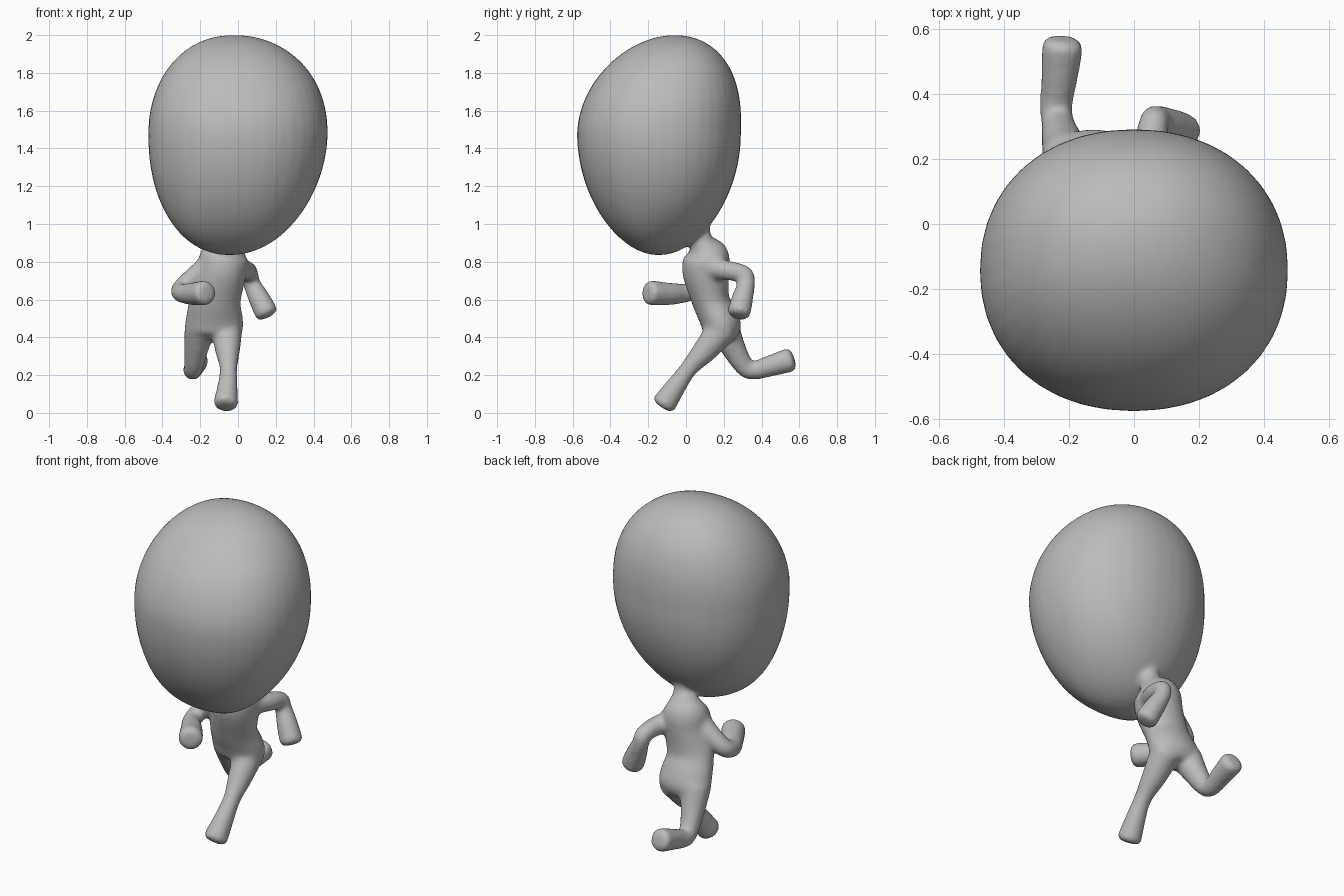
import bpy, bmesh, math
from mathutils import Vector

cube = bpy.data.objects.get("Cube")
if cube:
    bpy.data.objects.remove(cube)

SIDES = 40
ANGLES = [2 * math.pi * i / SIDES for i in range(SIDES)]
bm = bmesh.new()


def catmull_rom(a, b, c, d, t):
    """Point between b and c on a curve through all four."""
    start_slope, end_slope = (c - a) / 2, (d - b) / 2
    ease = t * t * (3 - 2 * t)
    return (b + (c - b) * ease + start_slope * t * (1 - t) ** 2
            - end_slope * t * t * (1 - t))


def smooth_path(stations, steps=5):
    """Fill in a curved path, with its radii, through the given stations."""
    padded = [stations[0], *stations, stations[-1]]
    path = []
    for group in zip(padded, padded[1:], padded[2:], padded[3:]):
        for step in range(steps):
            path.append([catmull_rom(*values, step / steps) for values in zip(*group)])
    return path + [list(stations[-1])]


def loft(rings):
    """Closed skin over a list of point rings."""
    loops = [[bm.verts.new(point) for point in ring] for ring in rings]
    faces = [bm.faces.new(loops[0]), bm.faces.new(loops[-1])]
    for low, high in zip(loops, loops[1:]):
        for i in range(SIDES):
            j = (i + 1) % SIDES
            faces.append(bm.faces.new((low[i], low[j], high[j], high[i])))
    bmesh.ops.recalc_face_normals(bm, faces=faces)


def tube(stations):
    """Tube through stations of x, y, z, half width and, if oval, half depth."""
    path = smooth_path(stations)
    points = [Vector(station[:3]) for station in path]
    befores = points[:1] + points[:-1]
    afters = points[1:] + points[-1:]
    side = Vector((1, 0, 0))
    rings = []
    for point, before, after, station in zip(points, befores, afters, path):
        along = (after - before).normalized()
        side = (side - along * side.dot(along)).normalized()
        across = along.cross(side)
        width, depth = station[3], station[-1]
        rings.append([
            point + side * math.cos(angle) * width + across * math.sin(angle) * depth
            for angle in ANGLES])
    # Blunt rounded tip
    for shrink, reach in ((0.9, 0.2), (0.6, 0.36)):
        rings.append([point.lerp(rim, shrink) + along * depth * reach
                      for rim in rings[len(path) - 1]])
    loft(rings)


def soft_power(value, power):
    return math.copysign(abs(value) ** power, value)


def head(widest_z, rise, drop, half_width, half_depth, rows=48):
    """Boxy egg whose crown leans back and whose lower back narrows to the neck."""
    rings = []
    for row in range(1, rows):
        latitude = math.pi * (row / rows - 0.5)
        height = abs(math.sin(latitude))
        girth = math.cos(latitude)
        centre_x, centre_y = 0, -0.143
        depth = half_depth * girth
        pinch = 0
        if latitude > 0:
            height **= 0.95
            girth **= 0.95
            z = widest_z + rise * height
            centre_x = -0.02 * height ** 4
            centre_y += 0.085 * height ** 1.5
        else:
            z = widest_z - drop * height
            centre_x = -0.045 * height ** 1.5
            depth *= 1 - 0.09 * height ** 2
            pinch = 0.3 * height ** 4
        rings.append([(
            centre_x + half_width * girth * soft_power(math.cos(angle), 0.93)
            * (1 - pinch * math.sin(angle)),
            centre_y + depth * soft_power(math.sin(angle), 0.93),
            z) for angle in ANGLES])
    loft(rings)


head(widest_z=1.48, rise=0.52, drop=0.645, half_width=0.475, half_depth=0.434)

# Leaning torso, running up through hips and shoulders into a flared neck
tube([
    (-0.125, 0.2, 0.39, 0.1, 0.06),
    (-0.125, 0.195, 0.44, 0.15, 0.1),
    (-0.125, 0.17, 0.51, 0.15, 0.102),
    (-0.12, 0.13, 0.6, 0.135, 0.1),
    (-0.085, 0.105, 0.75, 0.13, 0.125),
    (-0.07, 0.11, 0.84, 0.125, 0.115),
    (-0.045, 0.085, 0.92, 0.06, 0.055),
    (-0.04, 0.07, 1.02, 0.06, 0.06),
    (-0.04, 0.03, 1.2, 0.15, 0.14),
])

# Left arm, swung back with a bent elbow
tube([
    (-0.02, 0.1, 0.77, 0.06),
    (0.04, 0.21, 0.755, 0.053),
    (0.06, 0.305, 0.735, 0.048),
    (0.07, 0.32, 0.69, 0.046),
    (0.11, 0.3, 0.61, 0.057),
    (0.15, 0.28, 0.53, 0.063),
])

# Right arm, swung forward across the chest
tube([
    (-0.14, 0.09, 0.79, 0.065),
    (-0.23, 0.09, 0.72, 0.056),
    (-0.3, 0.07, 0.66, 0.05),
    (-0.3, 0, 0.635, 0.05),
    (-0.24, -0.09, 0.63, 0.06),
    (-0.175, -0.19, 0.635, 0.067),
])

# Left leg, reaching forward
tube([
    (-0.06, 0.2, 0.45, 0.085),
    (-0.055, 0.1, 0.33, 0.066),
    (-0.05, 0.015, 0.235, 0.047),
    (-0.055, -0.05, 0.145, 0.054),
    (-0.065, -0.115, 0.05, 0.066),
])

# Right leg, kicked back
tube([
    (-0.2, 0.2, 0.45, 0.085),
    (-0.22, 0.25, 0.345, 0.066),
    (-0.235, 0.31, 0.245, 0.052),
    (-0.24, 0.36, 0.225, 0.05),
    (-0.23, 0.45, 0.25, 0.057),
    (-0.22, 0.55, 0.28, 0.065),
])

mesh = bpy.data.meshes.new("running_figure")
bm.to_mesh(mesh)
bm.free()
figure = bpy.data.objects.new("running_figure", mesh)
bpy.context.collection.objects.link(figure)

# Plain grey clay
grey = (0.5, 0.5, 0.5, 1)
clay = bpy.data.materials.new("grey_clay")
clay.use_nodes = True
clay.diffuse_color = grey
clay.node_tree.nodes["Principled BSDF"].inputs["Base Color"].default_value = grey
mesh.materials.append(clay)

# Fuse the parts into one soft skin
fuse = figure.modifiers.new("fuse", "REMESH")
fuse.mode = "VOXEL"
fuse.voxel_size = 0.012
fuse.use_smooth_shade = True
soften = figure.modifiers.new("soften", "SMOOTH")
soften.factor = 0.5
soften.iterations = 14
